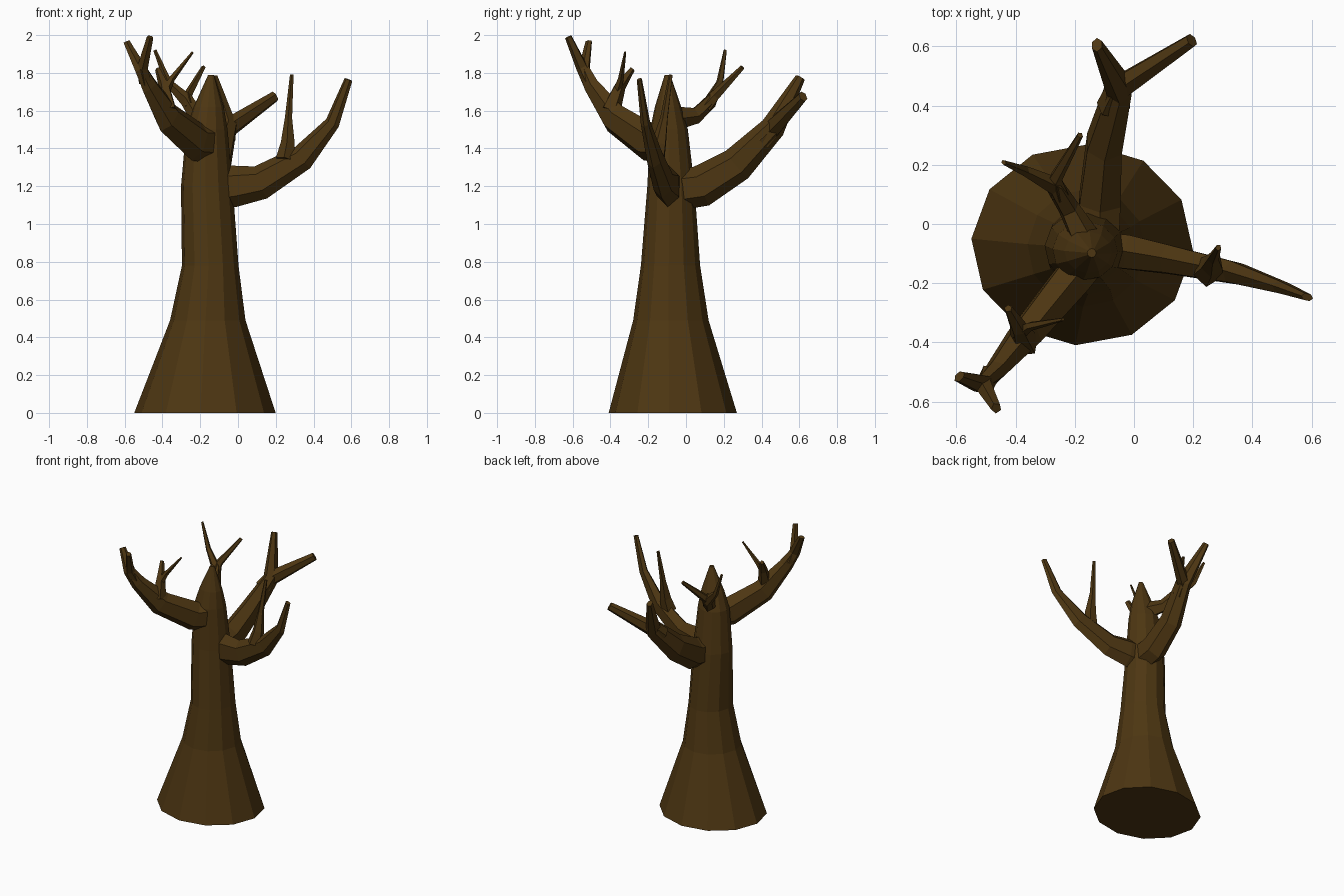
import bpy, bmesh, math
from mathutils import Vector

cube = bpy.data.objects.get("Cube")
if cube:
    bpy.data.objects.remove(cube)

bark = bpy.data.materials.new("dark_bark")
bark.use_nodes = True
COLOUR = (0.075, 0.037, 0.006, 1)
bark.diffuse_color = COLOUR
bark.node_tree.nodes["Principled BSDF"].inputs["Base Color"].default_value = COLOUR


def loft(name, rings):
    """Skin a list of equally sized point rings, capped at both ends."""
    bm = bmesh.new()
    loops = [[bm.verts.new(p) for p in ring] for ring in rings]
    n = len(loops[0])
    for a, b in zip(loops, loops[1:]):
        for i in range(n):
            j = (i + 1) % n
            bm.faces.new((a[i], a[j], b[j], b[i]))
    bm.faces.new(loops[0][::-1])
    bm.faces.new(loops[-1])
    bmesh.ops.recalc_face_normals(bm, faces=bm.faces)
    mesh = bpy.data.meshes.new(name)
    bm.to_mesh(mesh)
    bm.free()
    mesh.materials.append(bark)
    obj = bpy.data.objects.new(name, mesh)
    bpy.context.collection.objects.link(obj)
    return obj


def limb(name, path, width=0.8, sides=6):
    """Tapered limb along (x, y, z, radius) points; width flattens it sideways."""
    pts = [Vector(p[:3]) for p in path]
    whole = pts[-1] - pts[0]
    side = Vector((-whole.y, whole.x, 0)).normalized()
    rings = []
    for k, p in enumerate(pts):
        along = (pts[min(k + 1, len(pts) - 1)] - pts[max(k - 1, 0)]).normalized()
        across = (side - along * side.dot(along)).normalized()
        up = along.cross(across)
        r = path[k][3]
        ring = []
        for i in range(sides):
            t = math.tau * (i + 0.5) / sides
            ring.append(p + across * (r * width * math.cos(t)) + up * (r * math.sin(t) * 1.1))
        rings.append(ring)
    return loft(name, rings)


# Trunk: flared foot, slim waist, pointed top (z, x, y, x radius, y radius)
trunk_profile = [
    (0, -.175, -.07, .375, .34),
    (.49, -.16, -.08, .2, .2),
    (.78, -.147, -.082, .15, .157),
    (1.2, -.165, -.08, .137, .125),
    (1.5, -.165, -.09, .11, .1),
    (1.62, -.155, -.095, .08, .07),
    (1.79, -.143, -.098, .015, .015),
]
trunk = []
for z, x, y, rx, ry in trunk_profile:
    angles = [math.tau * i / 12 - .06 for i in range(12)]
    trunk.append([(x + rx * math.cos(a), y + ry * math.sin(a), z) for a in angles])
loft("trunk", trunk)

# Left limb with one upright twig
limb("left_branch", [(-.12, -.085, 1.19, .1), (-.02, -.095, 1.2, .1), (.12, -.12, 1.22, .083),
                     (.34, -.165, 1.35, .063), (.5, -.215, 1.535, .036),
                     (.585, -.247, 1.765, .02)], .66)
limb("left_twig", [(.25, -.16, 1.34, .05), (.265, -.14, 1.43, .038),
                   (.268, -.115, 1.56, .02), (.285, -.08, 1.79, .01)], 1, 5)

# Rear limb, forked in two
fork = (-.05, .46, 1.51, .05)
limb("rear_branch", [(-.12, -.06, 1.18, .1), (-.115, .08, 1.2, .1),
                     (-.1, .27, 1.315, .085), (-.05, .46, 1.51, .06),
                     (-.125, .605, 1.775, .024)], .8)
limb("rear_fork", [(-.07, .4, 1.45, .06), fork, (.195, .62, 1.675, .027)], .9)

# Front right limb, forked at the tip
limb("front_branch", [(-.14, -.1, 1.43, .1), (-.22, -.2, 1.435, .095),
                      (-.37, -.38, 1.56, .078), (-.47, -.5, 1.73, .048),
                      (-.515, -.54, 1.82, .036), (-.59, -.515, 1.965, .02)], .75)
limb("front_fork", [(-.49, -.51, 1.75, .035), (-.505, -.55, 1.83, .03),
                    (-.465, -.622, 1.99, .018)], 1, 5)
limb("front_twig", [(-.37, -.4, 1.6, .05), (-.39, -.35, 1.73, .03),
                    (-.425, -.285, 1.82, .014)], 1, 5)
limb("front_thin_twig", [(-.39, -.37, 1.69, .025), (-.35, -.345, 1.77, .016),
                         (-.24, -.322, 1.91, .006)], 1, 5)

# Small rear right limb, forked in two
limb("small_branch", [(-.16, -.06, 1.56, .06), (-.22, .05, 1.575, .042),
                      (-.27, .13, 1.65, .036), (-.37, .18, 1.75, .02),
                      (-.44, .208, 1.92, .009)], .9, 5)
limb("small_fork", [(-.25, .1, 1.62, .034), (-.265, .155, 1.68, .026),
                    (-.182, .3, 1.83, .012)], .9, 5)
